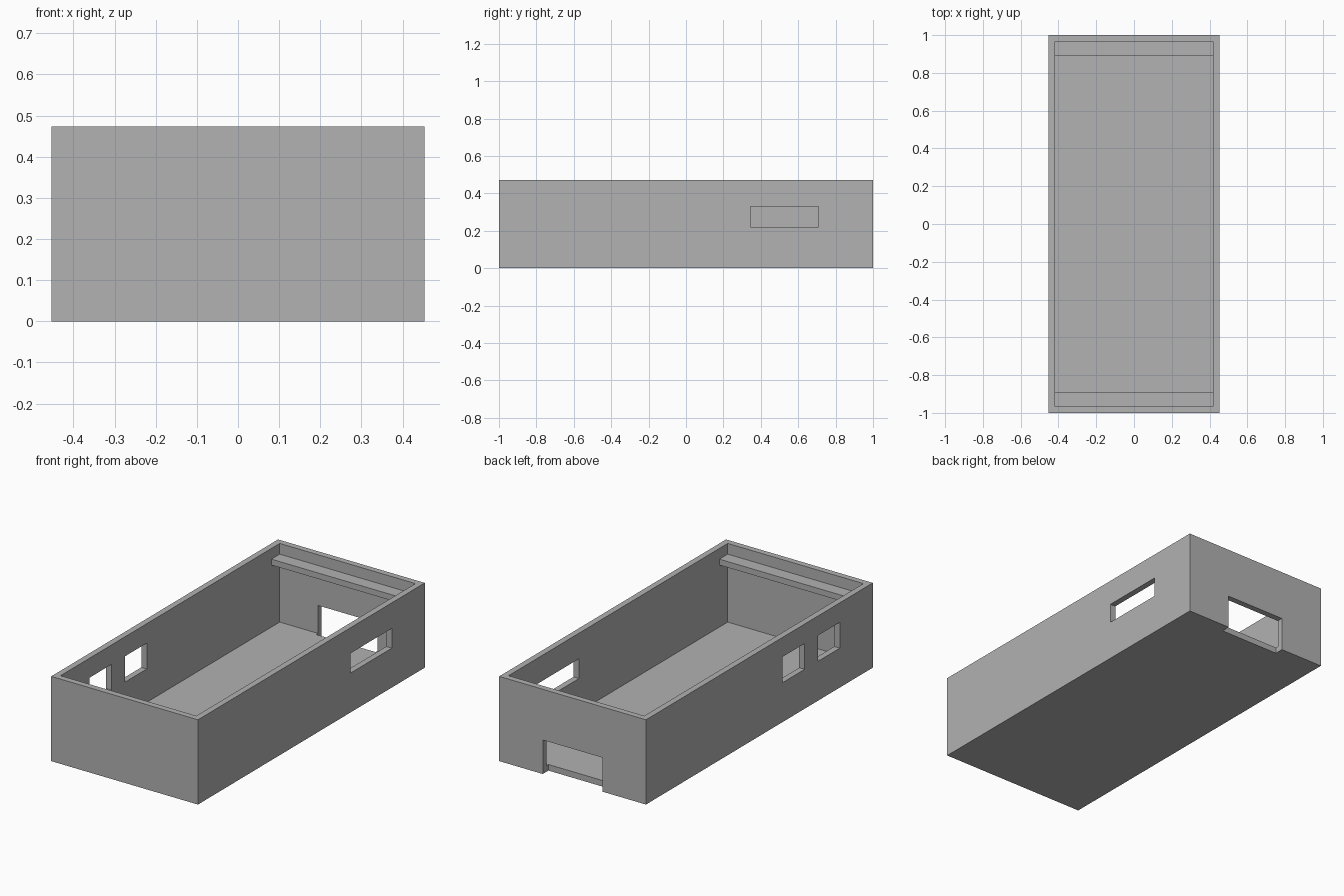
import bpy

cube = bpy.data.objects.get("Cube")
if cube:
    bpy.data.objects.remove(cube, do_unlink=True)

grey = bpy.data.materials.new("light_grey")
grey.use_nodes = True
colour = (0.445, 0.445, 0.445, 1)
grey.diffuse_color = colour
grey.node_tree.nodes["Principled BSDF"].inputs["Base Color"].default_value = colour

WIDTH, LENGTH, HEIGHT, WALL = 0.906, 2.0, 0.473, 0.034
X, Y = WIDTH / 2, LENGTH / 2
XI, YI = X - WALL, Y - WALL


def box(name, x, y, z):
    """Box spanning the given (low, high) ranges."""
    spans = (x, y, z)
    bpy.ops.mesh.primitive_cube_add(size=1, location=[sum(s) / 2 for s in spans])
    ob = bpy.context.object
    ob.name = name
    ob.scale = [s[1] - s[0] for s in spans]
    bpy.ops.object.transform_apply(location=False, rotation=False, scale=True)
    ob.data.materials.append(grey)
    return ob


def cut(target, name, x, y, z):
    """Subtract a box-shaped opening from the target."""
    cutter = box(name, x, y, z)
    mod = target.modifiers.new(name, "BOOLEAN")
    mod.operation, mod.solver, mod.object = "DIFFERENCE", "EXACT", cutter
    bpy.context.view_layer.objects.active = target
    bpy.ops.object.modifier_apply(modifier=name)
    bpy.data.objects.remove(cutter, do_unlink=True)


# Open tray
tray = box("tray", (-X, X), (-Y, Y), (0, HEIGHT))
cut(tray, "cavity", (-XI, XI), (-YI, YI), (WALL, 1))

# Side windows: one long slot on the left, two square ones on the right
cut(tray, "left_slot", (XI - 0.03, 1), (0.345, 0.709), (0.22, 0.33))
for i, start in enumerate((-0.709, -0.40)):
    cut(tray, f"right_window_{i}", (-1, -XI + 0.03), (start, start + 0.194), (0.22, 0.364))

# Rear doorway, which also notches the floor edge
cut(tray, "rear_doorway", (-0.184, 0.184), (0.95, 2), (-1, 0.19))

# Support ledges across both ends
for name, side in (("front_ledge", -1), ("back_ledge", 1)):
    ends = sorted((side * 0.893, side * (YI + 0.002)))
    box(name, (-XI - 0.002, XI + 0.002), ends, (0.38, 0.413))
